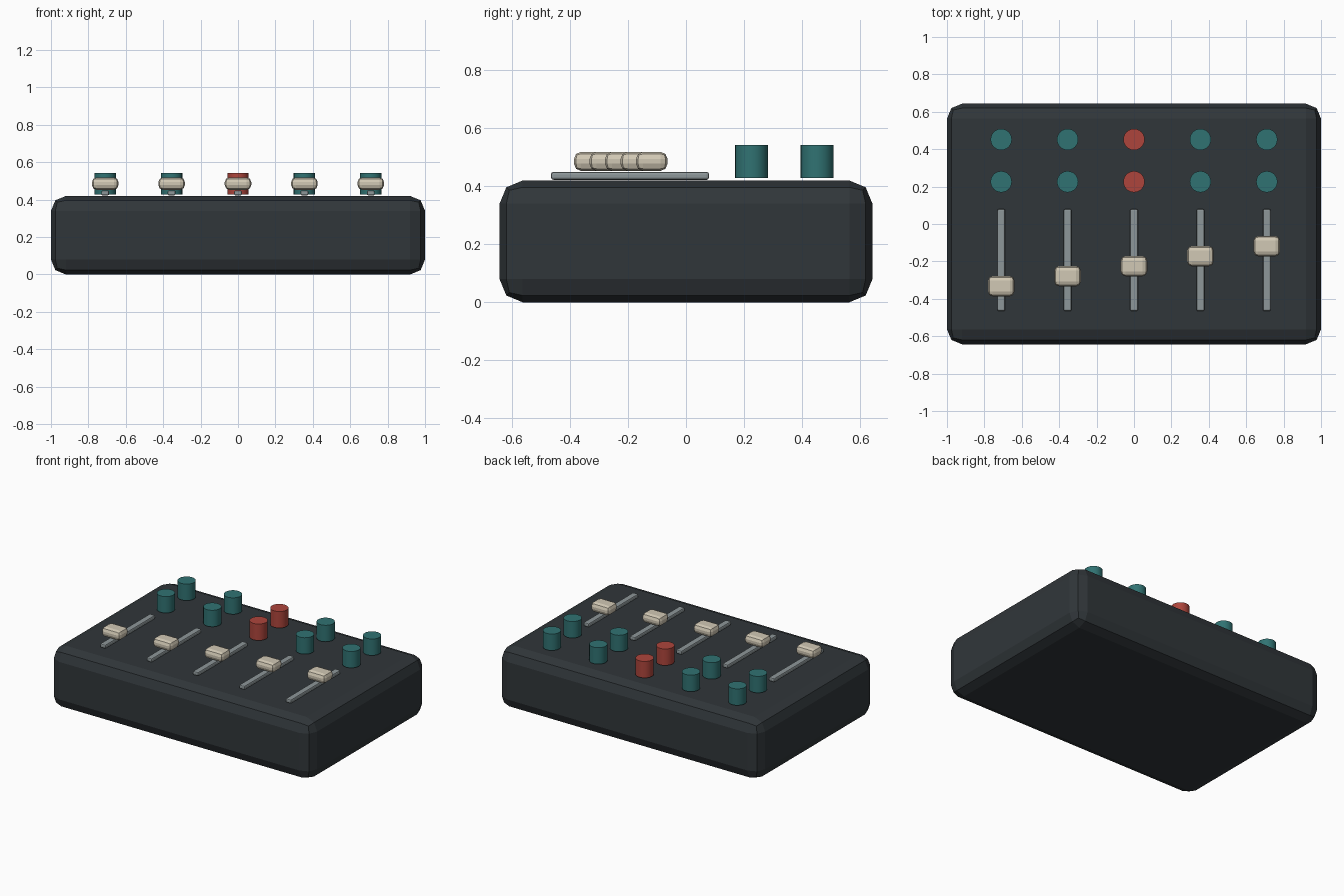
import bpy

if "Cube" in bpy.data.objects:
    bpy.data.objects.remove(bpy.data.objects["Cube"])


def material(name, rgb):
    m = bpy.data.materials.new(name)
    m.diffuse_color = (*rgb, 1)
    m.use_nodes = True
    m.node_tree.nodes["Principled BSDF"].inputs["Base Color"].default_value = m.diffuse_color
    return m


DARK = material("dark_case", (0.03, 0.037, 0.042))
STEEL = material("steel", (0.27, 0.31, 0.32))
CREAM = material("cream", (0.64, 0.58, 0.46))
TEAL = material("teal", (0.03, 0.17, 0.17))
RED = material("red", (0.42, 0.06, 0.045))


def box(name, loc, size, bevel, mat):
    bpy.ops.mesh.primitive_cube_add(size=1, location=loc)
    o = bpy.context.object
    o.name = name
    o.scale = size
    bpy.ops.object.transform_apply(location=False, rotation=False, scale=True)
    mod = o.modifiers.new("bevel", 'BEVEL')
    mod.width = bevel
    mod.segments = 2
    o.data.materials.append(mat)
    return o


def knob(name, x, y, mat):
    bpy.ops.mesh.primitive_cylinder_add(vertices=24, radius=0.057, depth=0.114,
                                        location=(x, y, 0.485))
    o = bpy.context.object
    o.name = name
    o.data.materials.append(mat)
    bpy.ops.object.shade_smooth_by_angle()


# Case
box("mixer_case", (0, 0, 0.21), (2, 1.286, 0.42), 0.08, DARK)

# Five channels: fader track, fader cap and two knobs each
for i in range(5):
    x = (i - 2) * 0.355
    n = i + 1
    box(f"fader_track_{n}", (x, -0.193, 0.436), (0.042, 0.545, 0.027), 0.008, STEEL)
    box(f"fader_cap_{n}", (x, -0.225 + (i - 2) * 0.0535, 0.486),
        (0.142, 0.109, 0.066), 0.025, CREAM)
    mat = RED if i == 2 else TEAL
    knob(f"front_knob_{n}", x, 0.226, mat)
    knob(f"back_knob_{n}", x, 0.452, mat)
